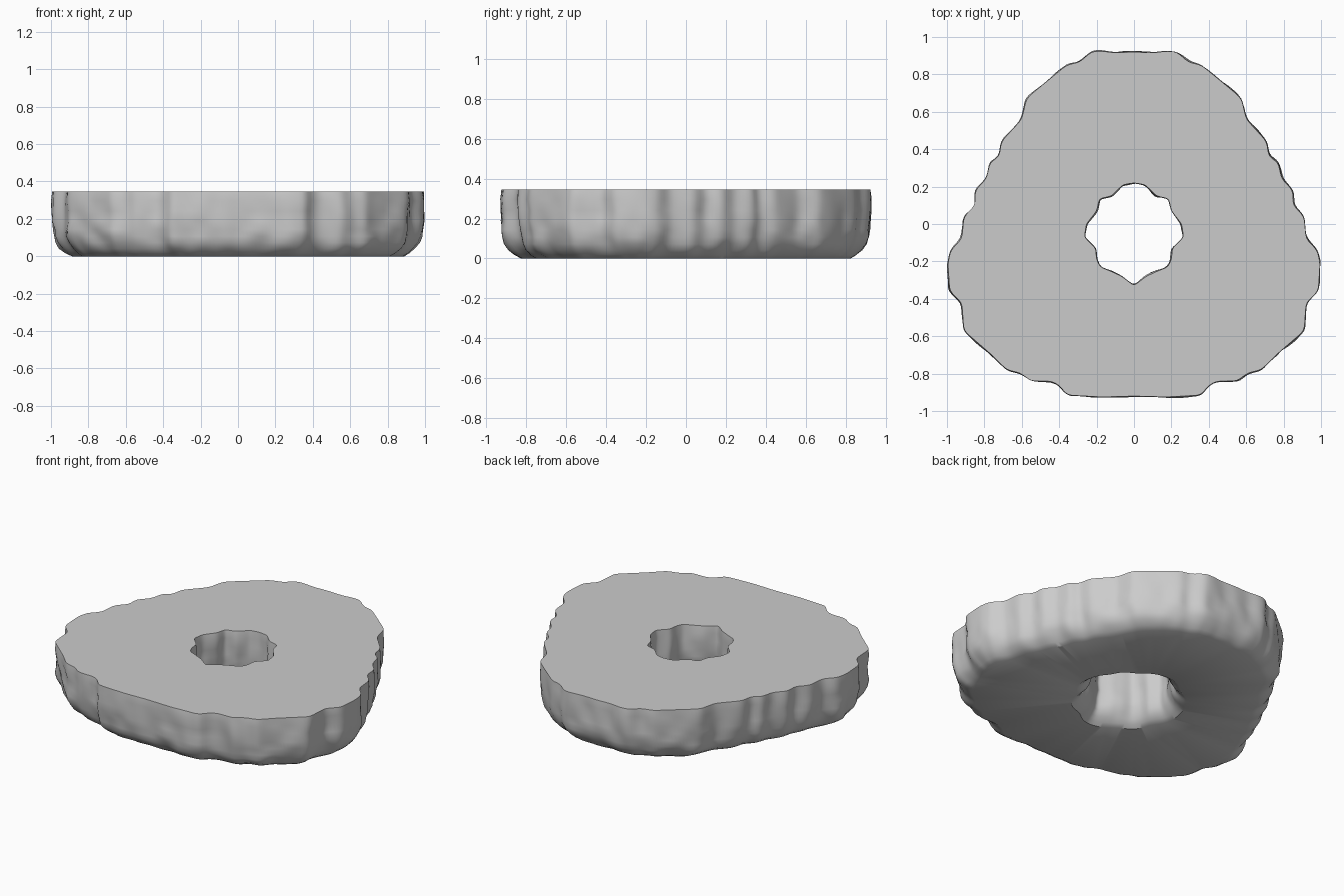
import bpy
import bmesh
from mathutils import Vector, noise

cube = bpy.data.objects.get("Cube")
if cube:
    bpy.data.objects.remove(cube, do_unlink=True)

HEIGHT = 0.345

# Right halves of the two closed outlines, from front to back
RIM = [(0, -.92), (.17, -.925), (.36, -.915), (.4, -.86), (.44, -.84), (.55, -.84), (.61, -.795),
       (.68, -.78), (.76, -.7), (.91, -.57), (.92, -.42), (.985, -.36), (.995, -.21),
       (.98, -.14), (.92, -.08), (.91, .04), (.85, .1), (.85, .18), (.79, .24),
       (.77, .33), (.72, .36), (.71, .44), (.6, .56), (.575, .67), (.53, .71), (.36, .85),
       (.29, .865), (.23, .92), (.18, .925), (.1, .915), (0, .92)]
HOLE = [(0, -.33), (.065, -.28), (.13, -.25), (.18, -.23), (.2, -.19), (.205, -.13),
        (.265, -.07), (.255, 0), (.2, .07), (.185, .135), (.12, .15), (.06, .21), (0, .22)]


def smoothed(loop, passes):
    for _ in range(passes):
        loop = [(loop[i - 1] + 2 * p + loop[(i + 1) % len(loop)]) / 4
                for i, p in enumerate(loop)]
    return loop


def full_outline(half, step):
    """Mirror a half outline and resample it into short, even steps."""
    right = [Vector(p) for p in half]
    loop = right + [Vector((-p.x, p.y)) for p in right[-2:0:-1]]
    points = []
    for i, a in enumerate(loop):
        b = loop[(i + 1) % len(loop)]
        n = max(1, round((b - a).length / step))
        points += [a.lerp(b, k / n) for k in range(n)]
    return smoothed(points, 2)


def wall(bm, half, step, into_stone, flare):
    """Chipped wall, upright at the top and rounded under at the foot."""
    outline = full_outline(half, step)
    soft = smoothed(outline, 30)
    count = len(outline)
    rows = [(1, 0), (.86, -.04), (.7, 0), (.55, 0), (.42, .03), (.31, .08),
            (.21, .2), (.12, .42), (.05, .7), (0, 1)]
    rings = []
    for level, tuck in rows:
        ring = []
        for i, p in enumerate(outline):
            along = soft[(i + 1) % count] - soft[i - 1]
            inward = Vector((-along.y, along.x)).normalized() * into_stone
            z = level * HEIGHT
            chip = noise.noise(Vector((p.x * 9, p.y * 9, z * 12))) * .016
            chip *= min(1, (1 - level) * 3)
            spot = p.lerp(soft[i], tuck * .6) + inward * (tuck * flare + chip)
            ring.append(bm.verts.new((spot.x, spot.y, z)))
        rings.append(ring)
    for upper, lower in zip(rings, rings[1:]):
        for i in range(count):
            j = (i + 1) % count
            bm.faces.new((upper[i], lower[i], lower[j], upper[j]))
    return rings[0], rings[-1]


def cap(bm, loops):
    edges = [bm.edges.get((ring[i - 1], ring[i])) for ring in loops for i in range(len(ring))]
    bmesh.ops.triangle_fill(bm, use_beauty=True, edges=edges)


# Stone slab with a central hole
bm = bmesh.new()
rim_top, rim_foot = wall(bm, RIM, .02, 1, .1)
hole_top, hole_foot = wall(bm, HOLE, .012, -1, .09)
cap(bm, (rim_top, hole_top))
cap(bm, (rim_foot, hole_foot))
bmesh.ops.recalc_face_normals(bm, faces=bm.faces)
mesh = bpy.data.meshes.new("stone_slab")
bm.to_mesh(mesh)
bm.free()
slab = bpy.data.objects.new("stone_slab", mesh)
bpy.context.collection.objects.link(slab)

# Plain grey stone
grey = bpy.data.materials.new("grey stone")
grey.use_nodes = True
color = (.6, .6, .6, 1)
grey.diffuse_color = color
grey.node_tree.nodes["Principled BSDF"].inputs["Base Color"].default_value = color
mesh.materials.append(grey)

# Smooth walls with crisp top and bottom edges
bpy.ops.object.select_all(action="DESELECT")
slab.select_set(True)
bpy.context.view_layer.objects.active = slab
bpy.ops.object.shade_smooth_by_angle(angle=.6)
